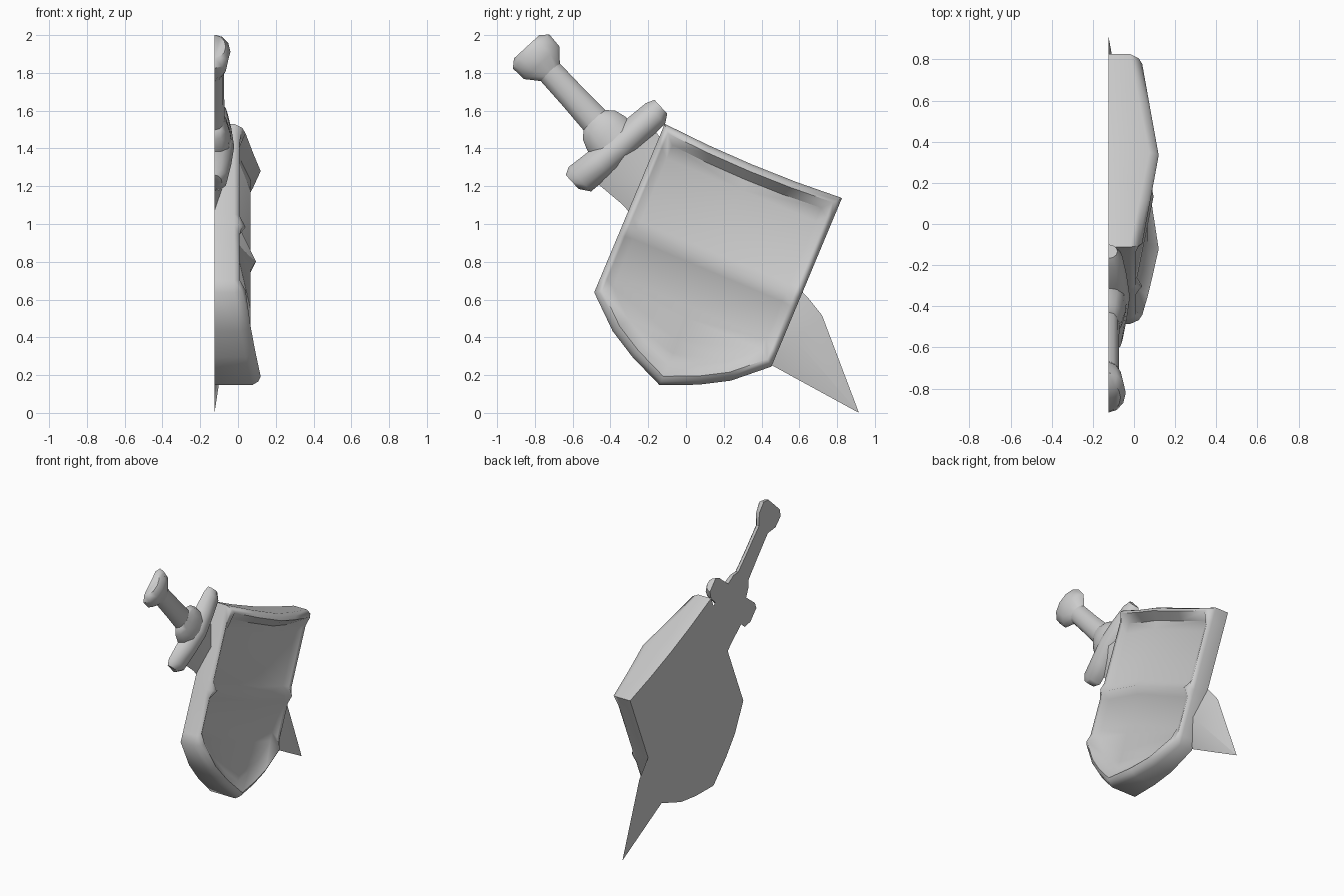
import bpy, bmesh, math
from mathutils import Vector

cube = bpy.data.objects.get("Cube")
if cube:
    bpy.data.objects.remove(cube)

BACK = -0.125

grey = bpy.data.materials.new("plain grey")
grey.use_nodes = True
COLOUR = (0.6, 0.6, 0.6, 1)
grey.diffuse_color = COLOUR
grey.node_tree.nodes["Principled BSDF"].inputs["Base Color"].default_value = COLOUR


def finish(bm, name, angle):
    bmesh.ops.remove_doubles(bm, verts=bm.verts, dist=1e-5)
    bmesh.ops.recalc_face_normals(bm, faces=bm.faces)
    mesh = bpy.data.meshes.new(name)
    bm.to_mesh(mesh)
    bm.free()
    mesh.materials.append(grey)
    obj = bpy.data.objects.new(name, mesh)
    bpy.context.collection.objects.link(obj)
    bpy.ops.object.select_all(action='DESELECT')
    bpy.context.view_layer.objects.active = obj
    obj.select_set(True)
    bpy.ops.object.shade_smooth_by_angle(angle=math.radians(angle))
    return obj


# Shield frame: u across, v up from the bottom point, h out of the face
def shield_point(u, v, h):
    return Vector((h, -0.14 + 0.92 * u + 0.385 * v, 0.147 - 0.385 * u + 0.92 * v))


# Half outline of the shield: across, up, raised rim knot, cross ridge
HALF = [(0, 0, 1, 0), (0.19, 0.082, 1, 0), (0.34, 0.168, 1, 0), (0.51, 0.32, 1, 0),
        (0.51, 0.39, 0, 0), (0.51, 0.65, 0, 0), (0.51, 0.71, 1, 1), (0.51, 0.77, 0, 0),
        (0.51, 1.20, 0, 0), (0.51, 1.29, 1, 0), (0.255, 1.275, 1, 0), (0, 1.27, 1, 0)]
MIDDLE = 0.72


def shield_ring(bm, scale, height):
    """Ring of the outline shrunk towards the middle; mirrored left and right."""
    def place(p, side):
        u, v = p[0] * scale * side, MIDDLE + (p[1] - MIDDLE) * scale
        return bm.verts.new(shield_point(u, v, height(p)))
    right = [place(p, 1) for p in HALF]
    left = [place(p, -1) for p in HALF[1:-1]]
    return right + left[::-1]


def build_shield():
    bm = bmesh.new()
    side = lambda p: p[0] / 0.51
    rings = [
        shield_ring(bm, 1.0, lambda p: BACK),
        shield_ring(bm, 1.0, lambda p: 0.075 - 0.095 * side(p)),
        shield_ring(bm, 0.97, lambda p: 0.108 - 0.1 * side(p) + 0.015 * p[2] * side(p)),
        shield_ring(bm, 0.93, lambda p: 0.12 - 0.12 * side(p) + 0.04 * p[2] * side(p)),
        shield_ring(bm, 0.84, lambda p: 0.065 - 0.085 * side(p) + 0.035 * p[3]),
    ]
    count = len(rings[0])
    for a, b in zip(rings, rings[1:]):
        for i in range(count):
            j = (i + 1) % count
            bm.faces.new((a[i], a[j], b[j], b[i]))
    bm.faces.new(rings[0])
    # Panel rows meet on a raised centre line
    inner, last = rings[-1], len(HALF) - 1
    spine = [inner[0]]
    for p in HALF[1:last - 1]:
        v = MIDDLE + (p[1] - MIDDLE) * 0.84
        spine.append(bm.verts.new(shield_point(0, v - 0.015 * (p[1] > 1.28), 0.065 + 0.03 * p[3])))
    for sign in (1, -1):
        edge = [inner[sign * i % count] for i in range(last + 1)]
        bm.faces.new((spine[0], spine[1], edge[1]))
        for i in range(1, last - 2):
            bm.faces.new((spine[i], spine[i + 1], edge[i + 1], edge[i]))
        bm.faces.new((spine[-1], edge[last], edge[last - 1], edge[last - 2]))
    finish(bm, "shield", 65)


# Sword frame: s from the tip to the pommel, t across the blade
def sword_point(s, t, h):
    return Vector((BACK + h, 0.914 - 0.677 * s + 0.736 * t, 0.002 + 0.736 * s + 0.677 * t))


def loft(name, stations, arc, angle=50, across=False):
    """Flat-backed half sections; station = distance, centre, half width, height."""
    bm = bmesh.new()
    rows = []
    for d, centre, half, height in stations:
        row = []
        for k in range(arc + 1):
            a = math.pi * k / arc
            off = centre + half * math.cos(a)
            s, t = (off, d) if across else (d, off)
            row.append(bm.verts.new(sword_point(s, t, height * math.sin(a))))
        rows.append(row)
    for a, b in zip(rows, rows[1:]):
        for k in range(arc + 1):
            j = (k + 1) % (arc + 1)
            bm.faces.new((a[k], a[j], b[j], b[k]))
    bm.faces.new(rows[0])
    bm.faces.new(rows[-1])
    finish(bm, name, angle)


build_shield()

loft("blade", [(0, 0, 0.001, 0.001), (0.51, 0.016, 0.19, 0.06), (0.63, 0.018, 0.196, 0.06),
               (1.66, 0.01, 0.185, 0.065), (1.85, 0.01, 0.21, 0.075)], 2)

loft("guard", [(-0.29, 1.925, 0.05, 0.04), (-0.25, 1.908, 0.088, 0.07), (-0.12, 1.9, 0.085, 0.09),
               (0.02, 1.895, 0.085, 0.105), (0.16, 1.895, 0.08, 0.09),
               (0.28, 1.893, 0.075, 0.07), (0.325, 1.9, 0.05, 0.045)], 6, across=True)

loft("collar", [(1.9, 0.015, 0.14, 0.09), (1.99, 0.016, 0.135, 0.085),
                (2.05, 0.018, 0.115, 0.07), (2.09, 0.018, 0.075, 0.055)], 6)

loft("grip", [(2.04, 0.018, 0.08, 0.055), (2.25, 0.018, 0.072, 0.052),
              (2.48, 0.018, 0.068, 0.052)], 6)

loft("pommel", [(2.43, 0.018, 0.068, 0.05), (2.5, 0.018, 0.128, 0.07),
                (2.58, 0.018, 0.132, 0.085), (2.615, 0.018, 0.092, 0.06)], 6)
